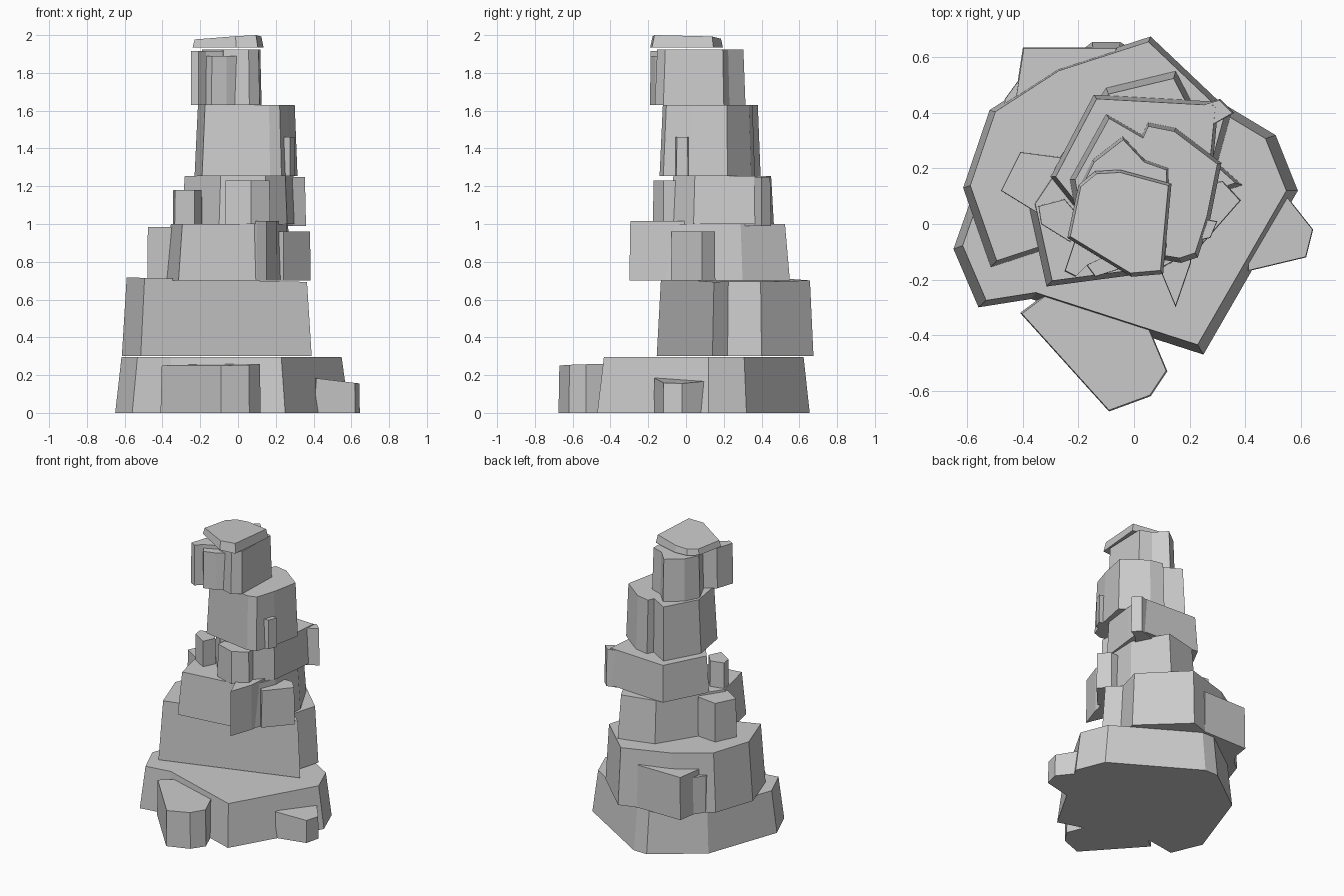
import bpy, bmesh


def rock(name, pts, z0, z1, taper=0.95, tilt=(0.0, 0.0)):
    """Faceted block: outline at z0, shrunk outline at z1, with a tilted top."""
    cx = sum(p[0] for p in pts) / len(pts)
    cy = sum(p[1] for p in pts) / len(pts)
    bm = bmesh.new()
    low = [bm.verts.new((x, y, z0)) for x, y in pts]
    top = []
    for x, y in pts:
        dx, dy = (x - cx) * taper, (y - cy) * taper
        top.append(bm.verts.new((cx + dx, cy + dy, z1 + tilt[0] * dx + tilt[1] * dy)))
    n = len(pts)
    bm.faces.new(low[::-1])
    bm.faces.new(top)
    for i in range(n):
        j = (i + 1) % n
        bm.faces.new((low[i], low[j], top[j], top[i]))
    bmesh.ops.recalc_face_normals(bm, faces=bm.faces)
    mesh = bpy.data.meshes.new(name)
    bm.to_mesh(mesh)
    bm.free()
    obj = bpy.data.objects.new(name, mesh)
    bpy.context.collection.objects.link(obj)
    return obj


# base tier and its outcrops
rock("base_tier", [(-.65, -.09), (-.56, -.30), (-.37, -.27), (.25, -.47), (.59, .12),
                   (.51, .32), (-.05, .655), (-.15, .655), (-.47, .42)], 0, .295, .94)
rock("base_front_outcrop", [(-.41, -.32), (-.09, -.675), (.06, -.62), (.12, -.53),
                            (.04, -.34), (-.25, -.20)], 0, .255, .98, (.02, .02))
rock("base_right_outcrop", [(.41, -.17), (.62, -.12), (.645, -.02), (.55, .10),
                            (.40, .08)], 0, .17, .98, (-.12, 0))

# second tier
rock("second_tier", [(-.615, .13), (-.515, -.155), (.39, .14), (.30, .22), (.35, .40),
                     (.06, .675), (-.28, .565), (-.52, .41)], .30, .705, .95, (-.025, 0))
rock("second_back_outcrop", [(-.43, .44), (-.40, .635), (-.06, .635), (-.10, .45),
                             (-.25, .35)], .30, .60, .98)
rock("second_back_chip", [(-.48, .36), (-.465, .45), (-.40, .54), (-.30, .45)],
     .30, .56, .97)

# third tier and its outcrops
rock("third_tier", [(-.315, -.225), (.10, -.17), (.20, -.13), (.27, .05), (.28, .30),
                    (.15, .55), (-.10, .49), (-.38, .07)], .70, 1.0, .94)
rock("third_front_spur", [(.02, -.05), (.10, -.18), (.15, -.30), (.205, -.14),
                          (.22, .02)], .70, 1.015, .97)
rock("third_right_outcrop", [(.24, -.08), (.385, .085), (.32, .155), (.18, .15),
                             (.15, 0)], .70, .96, .97)
rock("third_left_outcrop", [(-.48, .12), (-.41, .26), (-.26, .24), (-.25, .08),
                            (-.35, .04)], .70, .985, .98)

# fourth tier and its outcrops
rock("fourth_tier", [(-.30, .17), (-.10, -.08), (.15, -.08), (.26, .04), (.29, .28),
                     (.305, .44), (-.145, .465)], 1.0, 1.255, .95)
rock("fourth_front_outcrop", [(-.07, -.13), (.07, -.175), (.17, -.12), (.15, .03),
                              (-.05, .03)], 1.0, 1.23, .97)
rock("fourth_left_outcrop", [(-.345, .065), (-.335, 0), (-.23, -.065), (-.19, .02),
                             (-.25, .09)], 1.0, 1.18, .97)
rock("fourth_back_outcrop", [(.17, .41), (.25, .31), (.29, .36), (.36, .40),
                             (.31, .45)], .99, 1.25, .93)

# fifth tier with a thin sliver on the right
rock("fifth_tier", [(-.23, .16), (-.19, -.08), (.17, -.14), (.23, -.12), (.275, .02),
                    (.315, .22), (.15, .345), (.05, .365), (.03, .32), (-.10, .395)],
     1.255, 1.63, .94)
rock("fifth_right_sliver", [(.23, -.06), (.275, -.05), (.30, .01), (.24, .02)],
     1.255, 1.46, .95)

# sixth tier with broken columns on the left
rock("sixth_tier", [(-.08, -.12), (.06, -.165), (.115, -.12), (.125, .20), (.04, .23),
                    (-.04, .315), (-.15, .23), (-.20, .13)], 1.63, 1.925, .95)
rock("sixth_left_column", [(-.25, -.17), (-.21, -.19), (-.17, -.15), (-.06, -.10),
                           (-.10, .02), (-.21, -.05)], 1.63, 1.915, .97)
rock("sixth_front_column", [(-.17, -.15), (-.14, -.19), (-.06, -.165), (.0, -.13),
                            (-.05, -.05)], 1.63, 1.89, .97)

# overhanging cap
rock("cap_stone", [(-.24, -.05), (-.01, -.19), (.105, -.18), (.135, .145), (-.05, .195),
                   (-.14, .19), (-.20, .14)], 1.935, 1.985, .94, (.06, -.03))
